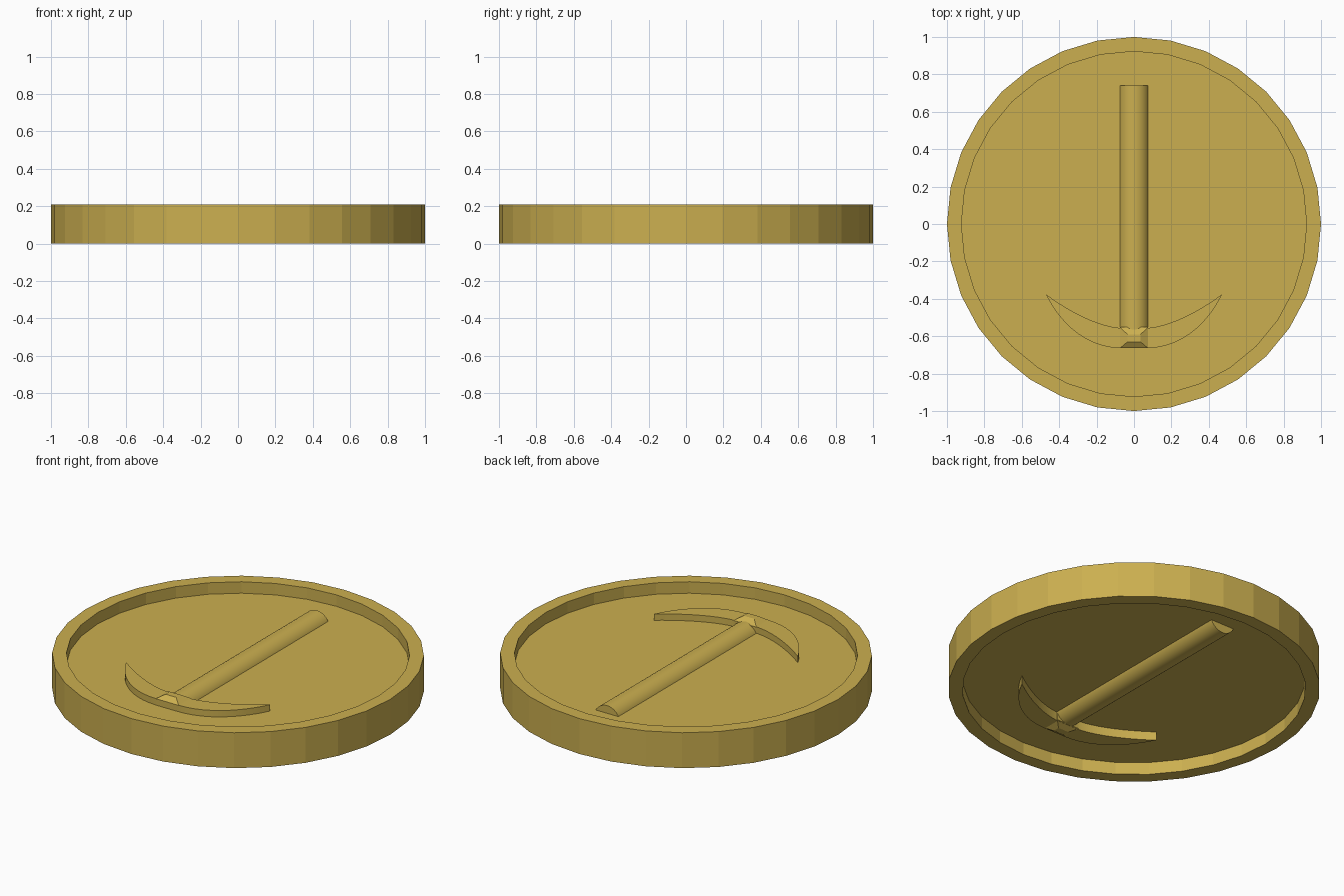
import bpy, bmesh, math
from mathutils import Vector

if "Cube" in bpy.data.objects:
    bpy.data.objects.remove(bpy.data.objects["Cube"])

gold = bpy.data.materials.new("gold")
gold.diffuse_color = (0.60, 0.43, 0.08, 1)
gold.use_nodes = True
gold.node_tree.nodes["Principled BSDF"].inputs["Base Color"].default_value = gold.diffuse_color


def finish(name, bm, smooth=False):
    bmesh.ops.recalc_face_normals(bm, faces=bm.faces)
    me = bpy.data.meshes.new(name)
    bm.to_mesh(me)
    bm.free()
    ob = bpy.data.objects.new(name, me)
    bpy.context.collection.objects.link(ob)
    me.materials.append(gold)
    if smooth:
        bpy.ops.object.select_all(action='DESELECT')
        ob.select_set(True)
        bpy.context.view_layer.objects.active = ob
        bpy.ops.object.shade_smooth_by_angle(angle=math.radians(40))
    return ob


def bridge(bm, a, b):
    n = len(a)
    for i in range(n):
        j = (i + 1) % n
        bm.faces.new((a[i], a[j], b[j], b[i]))


# Coin disc: 32 flat sides, raised rim and a recess on both faces
SIDES = 32
H, TOP_FLOOR, LOW_FLOOR = 0.21, 0.142, 0.073
profile = [(0.923, LOW_FLOOR), (0.923, 0), (1, 0), (1, H / 2), (1, H), (0.923, H), (0.923, TOP_FLOOR)]
bm = bmesh.new()
rings = []
for r, z in profile:
    rings.append([bm.verts.new((r * math.sin(2 * math.pi * i / SIDES),
                                r * math.cos(2 * math.pi * i / SIDES), z)) for i in range(SIDES)])
for a, b in zip(rings, rings[1:]):
    bridge(bm, a, b)
bm.faces.new(rings[0])
bm.faces.new(rings[-1])
finish("coin_disc", bm)

# Pick handle: a round shaft set through the disc, showing on both faces
bm = bmesh.new()
shaft = []
for y in (-0.58, 0.74):
    shaft.append([bm.verts.new((0.083 * math.cos(2 * math.pi * i / 32), y,
                                0.105 + 0.083 * math.sin(2 * math.pi * i / 32))) for i in range(32)])
bridge(bm, *shaft)
for ring in shaft:
    bm.faces.new(ring)
finish("pick_handle", bm, True)


# Pick head: crescent outline, extruded through the disc
def curve(p0, p1, p2, p3, n=10):
    p0, p1, p2, p3 = map(Vector, (p0, p1, p2, p3))
    return [p0 * (1 - t) ** 3 + 3 * p1 * t * (1 - t) ** 2 + 3 * p2 * t * t * (1 - t) + p3 * t ** 3
            for t in (i / n for i in range(n + 1))]


outer = curve((0.075, -0.663), (0.23, -0.663), (0.38, -0.56), (0.472, -0.375))
inner = curve((0.472, -0.375), (0.35, -0.465), (0.2, -0.545), (0.075, -0.556))
right = outer + inner[1:]
outline = right + [Vector((-p.x, p.y)) for p in reversed(right)]
bm = bmesh.new()
low, high = [[bm.verts.new((p.x, p.y, z)) for p in outline] for z in (0.022, 0.18)]
bridge(bm, low, high)
bm.faces.new(low)
bm.faces.new(high)
bmesh.ops.triangulate(bm, faces=[f for f in bm.faces if len(f.verts) > 4])
finish("pick_head", bm, True)

# Head socket: tapered block where shaft and head meet, on both faces
bm = bmesh.new()
levels = [(0.035, -0.63, -0.59, 0.005), (0.075, -0.664, -0.552, 0.025),
          (0.075, -0.664, -0.552, 0.18), (0.035, -0.63, -0.59, 0.204)]
loops = [[bm.verts.new(c) for c in ((-w, y0, z), (w, y0, z), (w, y1, z), (-w, y1, z))]
         for w, y0, y1, z in levels]
for a, b in zip(loops, loops[1:]):
    bridge(bm, a, b)
bm.faces.new(loops[0])
bm.faces.new(loops[-1])
finish("head_socket", bm)
